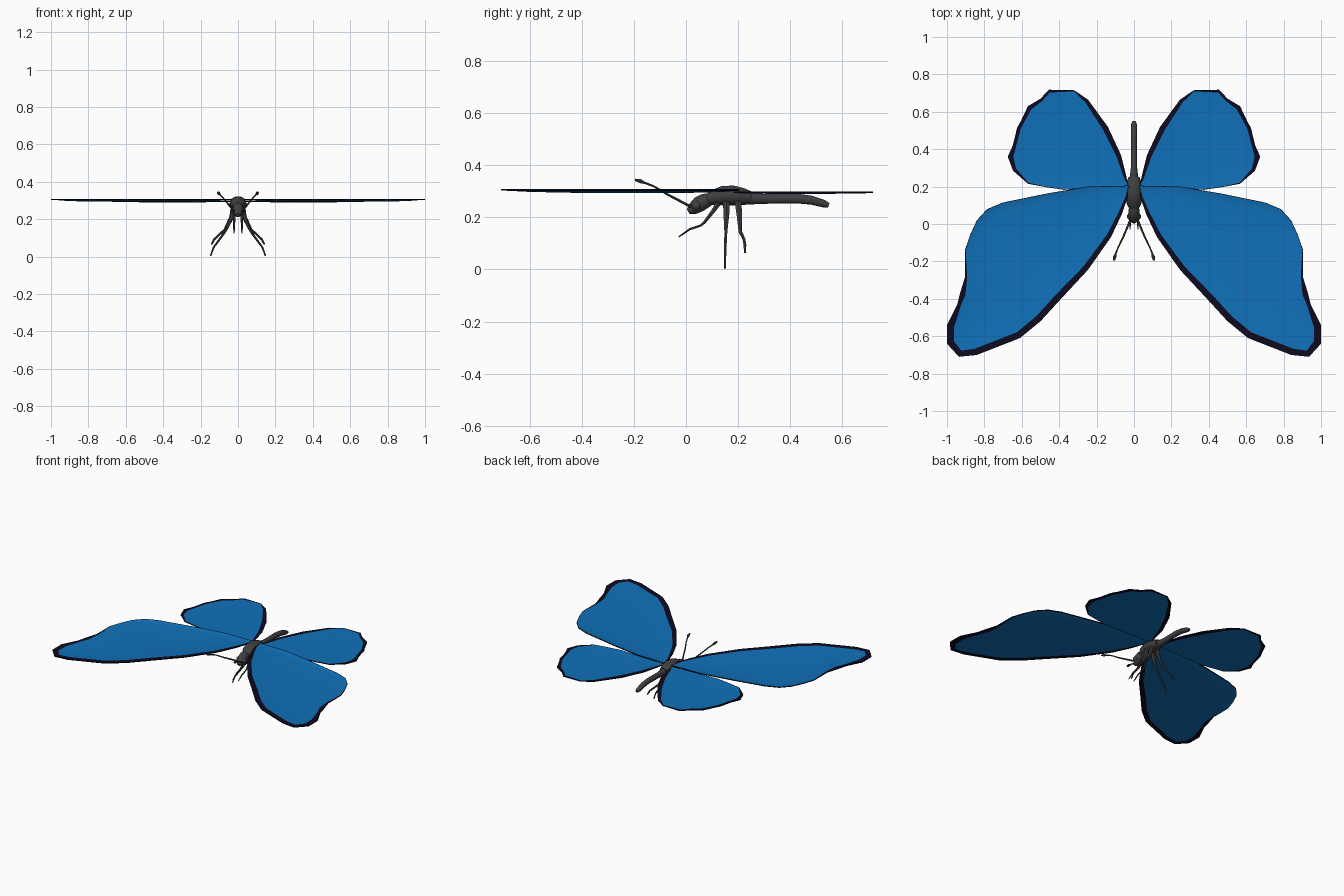
import bpy, bmesh, math
from mathutils import Vector

if "Cube" in bpy.data.objects:
    bpy.data.objects.remove(bpy.data.objects["Cube"])


def material(name, rgb):
    m = bpy.data.materials.new(name)
    m.diffuse_color = (*rgb, 1)
    m.use_nodes = True
    m.node_tree.nodes["Principled BSDF"].inputs["Base Color"].default_value = m.diffuse_color
    return m


BLUE = material("wing blue", (0.005, 0.165, 0.49))
BLACK = material("wing border black", (0.004, 0.003, 0.014))
GREY = material("body dark grey", (0.05, 0.05, 0.05))


def finish(bm, name, mats, angle=50):
    bmesh.ops.recalc_face_normals(bm, faces=bm.faces)
    me = bpy.data.meshes.new(name)
    bm.to_mesh(me)
    bm.free()
    for m in mats:
        me.materials.append(m)
    ob = bpy.data.objects.new(name, me)
    bpy.context.collection.objects.link(ob)
    bpy.ops.object.select_all(action='DESELECT')
    ob.select_set(True)
    bpy.context.view_layer.objects.active = ob
    bpy.ops.object.shade_smooth_by_angle(angle=math.radians(angle))
    return ob


def wing(name, outline, z, dip, thick, centre, side):
    """Thin wing: outline points (x, y, border width), dark border, blue inside."""
    n = len(outline)
    pts = [Vector(p[:2]) for p in outline]
    c = Vector(centre)
    inner = []
    for i, p in enumerate(pts):
        t = (pts[(i + 1) % n] - pts[i - 1]).normalized()
        nrm = Vector((-t.y, t.x))
        if nrm.dot(c - p) < 0:
            nrm = -nrm
        inner.append(p + nrm * outline[i][2])
    rings = [(pts, 0), (inner, 0.15)]
    for k, d in ((0.85, 0.6), (0.5, 1.0)):
        rings.append(([c + (p - c) * k for p in inner], d))
    bm = bmesh.new()
    sheets = []
    for h in (thick / 2, -thick / 2):
        vs = [[bm.verts.new((side * p.x, p.y, z - dip * d + h)) for p in ring]
              for ring, d in rings]
        mid = bm.verts.new((side * c.x, c.y, z - dip + h))
        for r in range(len(vs) - 1):
            for i in range(n):
                j = (i + 1) % n
                f = bm.faces.new((vs[r][i], vs[r][j], vs[r + 1][j], vs[r + 1][i]))
                f.material_index = 1 if r == 0 else 0
        for i in range(n):
            bm.faces.new((vs[-1][i], vs[-1][(i + 1) % n], mid))
        sheets.append(vs[0])
    for i in range(n):
        j = (i + 1) % n
        f = bm.faces.new((sheets[0][i], sheets[0][j], sheets[1][j], sheets[1][i]))
        f.material_index = 1
    return finish(bm, name, (BLUE, BLACK))


def loft(name, path, sides=8, side=1):
    """Tube through (x, y, z, half width, half height) sections."""
    bm = bmesh.new()
    P = [Vector((side * p[0], p[1], p[2])) for p in path]
    rings = []
    for i, p in enumerate(P):
        t = (P[min(i + 1, len(P) - 1)] - P[max(i - 1, 0)]).normalized()
        u = Vector((1, 0, 0))
        u = (u - t * u.dot(t)).normalized()
        v = t.cross(u)
        a, b = path[i][3], path[i][4]
        rings.append([bm.verts.new(p + u * a * math.cos(2 * math.pi * k / sides)
                                   + v * b * math.sin(2 * math.pi * k / sides))
                      for k in range(sides)])
    for r0, r1 in zip(rings, rings[1:]):
        for k in range(sides):
            l = (k + 1) % sides
            bm.faces.new((r0[k], r0[l], r1[l], r1[k]))
    bm.faces.new(rings[0])
    bm.faces.new(rings[-1])
    return finish(bm, name, (GREY,))


def tube(name, pts, side):
    loft(name, [(x, y, z, r, r) for x, y, z, r in pts], 6, side)


# Wing outlines (right side), third value is the dark border width
FORE = [(.03, .205, .003), (.25, .2, .003), (.47, .162, .003), (.70, .115, .003),
        (.785, .08, .003), (.84, .02, .003), (.877, -.06, .003), (.904, -.14, .004),
        (.904, -.285, .012), (.93, -.37, .03), (.945, -.43, .02), (1.0, -.54, .04),
        (1.0, -.64, .04), (.936, -.71, .035), (.84, -.70, .035), (.61, -.61, .035),
        (.50, -.52, .035), (.39, -.40, .035), (.246, -.245, .03), (.123, -.07, .025),
        (.064, .055, .02), (.035, .14, .012)]
HIND = [(.03, .2, .003), (.04, .25, .014), (.07, .37, .025), (.14, .52, .03),
        (.246, .665, .02), (.32, .715, .006), (.455, .718, .016), (.50, .67, .015),
        (.567, .63, .025), (.605, .55, .018), (.625, .515, .02), (.648, .42, .018),
        (.675, .36, .03), (.647, .285, .02), (.567, .215, .006), (.47, .197, .003),
        (.375, .183, .003), (.25, .19, .003)]

# Leg and antenna paths: x, y, z, radius
LIMBS = {
    "antenna": [(.02, .02, .24, .006), (.06, -.075, .29, .005), (.085, -.125, .32, .004),
                (.098, -.16, .333, .005), (.103, -.175, .339, .009), (.107, -.195, .344, .005)],
    "front_leg": [(.02, .125, .255, .012), (.02, .105, .225, .009), (.021, .07, .18, .006),
                  (.021, .055, .168, .005), (.021, .015, .155, .005), (.021, -.028, .125, .003)],
    "middle_leg": [(.025, .155, .26, .015), (.033, .155, .215, .013), (.06, .153, .15, .007),
                   (.075, .152, .125, .006), (.13, .15, .05, .005), (.147, .149, .004, .004)],
    "hind_leg": [(.025, .2, .26, .015), (.033, .204, .215, .012), (.07, .208, .145, .007),
                 (.1, .222, .118, .006), (.125, .226, .095, .006), (.142, .226, .065, .004)],
}

for s, label in ((1, "right"), (-1, "left")):
    wing(label + "_forewing", FORE, .306, .009, .006, (.62, -.17), s)
    wing(label + "_hindwing", HIND, .296, .003, .005, (.37, .43), s)
    for limb, pts in LIMBS.items():
        tube(label + "_" + limb, pts, s)
    # Eyes on the head sides
    bm = bmesh.new()
    bmesh.ops.create_uvsphere(bm, u_segments=10, v_segments=6, radius=.02)
    bmesh.ops.translate(bm, verts=bm.verts, vec=(s * .018, .04, .245))
    finish(bm, label + "_eye", (GREY,))

# Head, thorax and abdomen
loft("head", [(0, .008, .222, .012, .01), (0, .025, .232, .026, .024),
              (0, .05, .25, .031, .032), (0, .075, .264, .03, .03),
              (0, .1, .272, .02, .022)], 10)
loft("thorax", [(0, .08, .265, .024, .022), (0, .105, .276, .038, .031),
                (0, .14, .283, .044, .039), (0, .18, .284, .046, .04),
                (0, .215, .28, .042, .035), (0, .25, .274, .03, .026)], 10)
loft("abdomen", [(0, .22, .273, .026, .026), (0, .3, .271, .017, .02),
                 (0, .42, .273, .017, .02), (0, .48, .266, .017, .018),
                 (0, .53, .252, .016, .015), (0, .548, .246, .01, .009)], 10)
